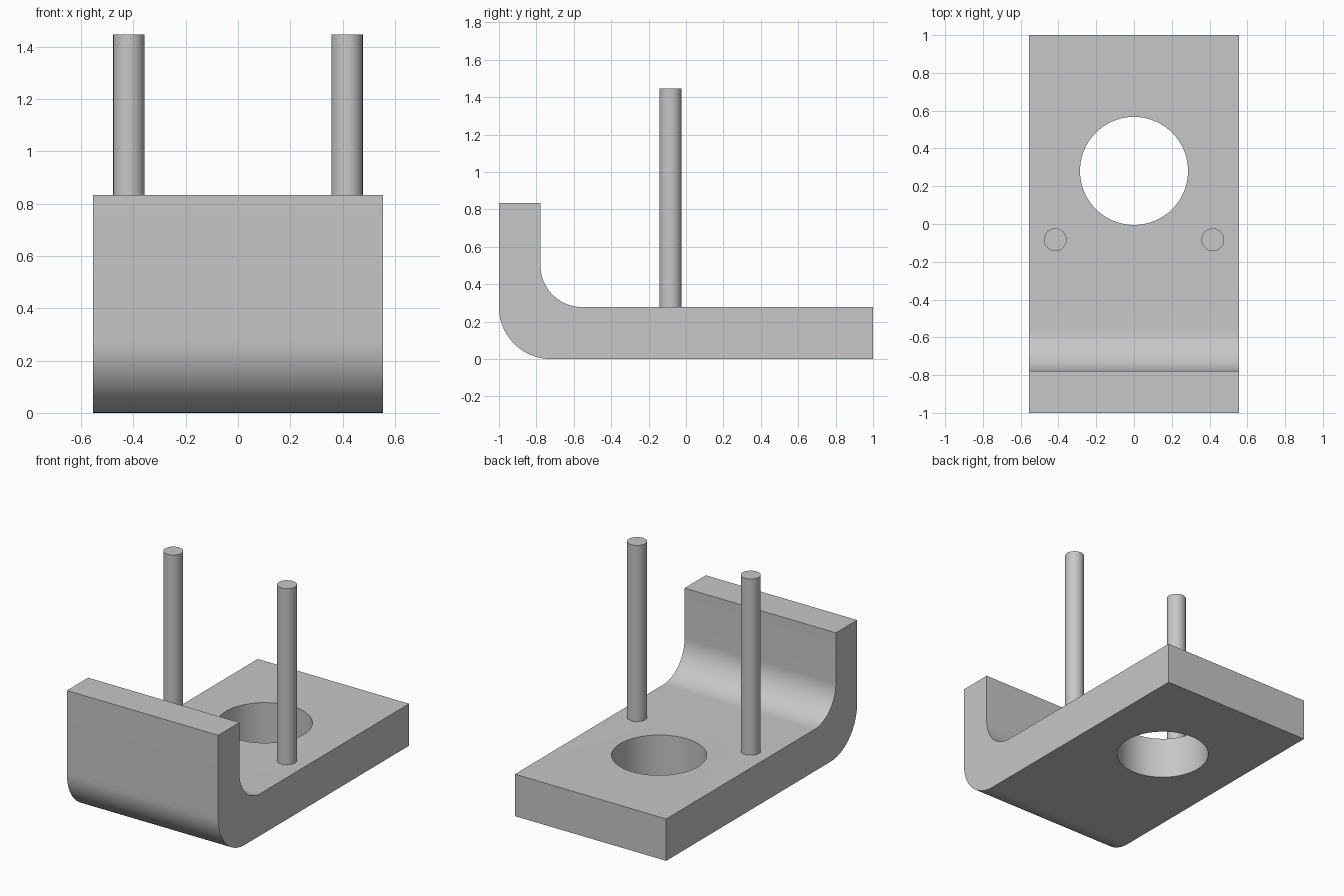
import bpy
import bmesh
from math import pi, cos, sin, radians

cube = bpy.data.objects.get("Cube")
if cube:
    bpy.data.objects.remove(cube, do_unlink=True)

GREY = (0.57, 0.57, 0.57, 1)
metal = bpy.data.materials.new("light grey metal")
metal.use_nodes = True
metal.diffuse_color = GREY
metal.node_tree.nodes["Principled BSDF"].inputs["Base Color"].default_value = GREY

# Main dimensions
HALF_WIDTH, FLOOR, WALL, WALL_TOP = 0.555, 0.278, 0.222, 0.833
OUTER_R, INNER_R = 0.278, 0.222
HOLE_Y, HOLE_R = 0.281, 0.286
PIN_X, PIN_Y, PIN_R, PIN_TOP = 0.417, -0.083, 0.06, 1.446


def arc(cy, cz, r, start, end, steps=24):
    angles = [start + (end - start) * i / steps for i in range(steps + 1)]
    return [(cy + r * cos(a), cz + r * sin(a)) for a in angles]


def activate(obj):
    bpy.ops.object.select_all(action='DESELECT')
    obj.select_set(True)
    bpy.context.view_layer.objects.active = obj


def smooth(obj):
    activate(obj)
    bpy.ops.object.shade_smooth_by_angle(angle=radians(30))


def cylinder(name, x, y, r, bottom, top, sides):
    bpy.ops.mesh.primitive_cylinder_add(
        vertices=sides, radius=r, depth=top - bottom,
        location=(x, y, (top + bottom) / 2))
    obj = bpy.context.object
    obj.name = name
    return obj


# Bent bracket: side profile extruded across the width
profile = [(1, 0), (1, FLOOR)]
profile += arc(-1 + WALL + INNER_R, FLOOR + INNER_R, INNER_R, -pi / 2, -pi)
profile += [(-1 + WALL, WALL_TOP), (-1, WALL_TOP)]
profile += arc(-1 + OUTER_R, OUTER_R, OUTER_R, pi, 1.5 * pi)

bm = bmesh.new()
side = bm.faces.new([bm.verts.new((-HALF_WIDTH, y, z)) for y, z in profile])
extruded = bmesh.ops.extrude_face_region(bm, geom=[side])["geom"]
bmesh.ops.translate(bm, vec=(2 * HALF_WIDTH, 0, 0),
                    verts=[v for v in extruded if isinstance(v, bmesh.types.BMVert)])
bmesh.ops.recalc_face_normals(bm, faces=bm.faces)
mesh = bpy.data.meshes.new("bent_bracket")
bm.to_mesh(mesh)
bm.free()
mesh.materials.append(metal)
bracket = bpy.data.objects.new("bent_bracket", mesh)
bpy.context.collection.objects.link(bracket)

# Round hole through the floor
cutter = cylinder("hole_cutter", 0, HOLE_Y, HOLE_R, -0.1, FLOOR + 0.1, 96)
cutter.data.materials.append(metal)
cutter.hide_render = True
cut = bracket.modifiers.new("hole", 'BOOLEAN')
cut.operation = 'DIFFERENCE'
cut.solver = 'EXACT'
cut.object = cutter
activate(bracket)
bpy.ops.object.modifier_apply(modifier=cut.name)
bpy.data.objects.remove(cutter, do_unlink=True)
smooth(bracket)

# Two upright pins, seated just inside the floor
for name, sign in (("left_pin", 1), ("right_pin", -1)):
    pin = cylinder(name, sign * PIN_X, PIN_Y, PIN_R, FLOOR - 0.01, PIN_TOP, 48)
    pin.data.materials.append(metal)
    smooth(pin)
